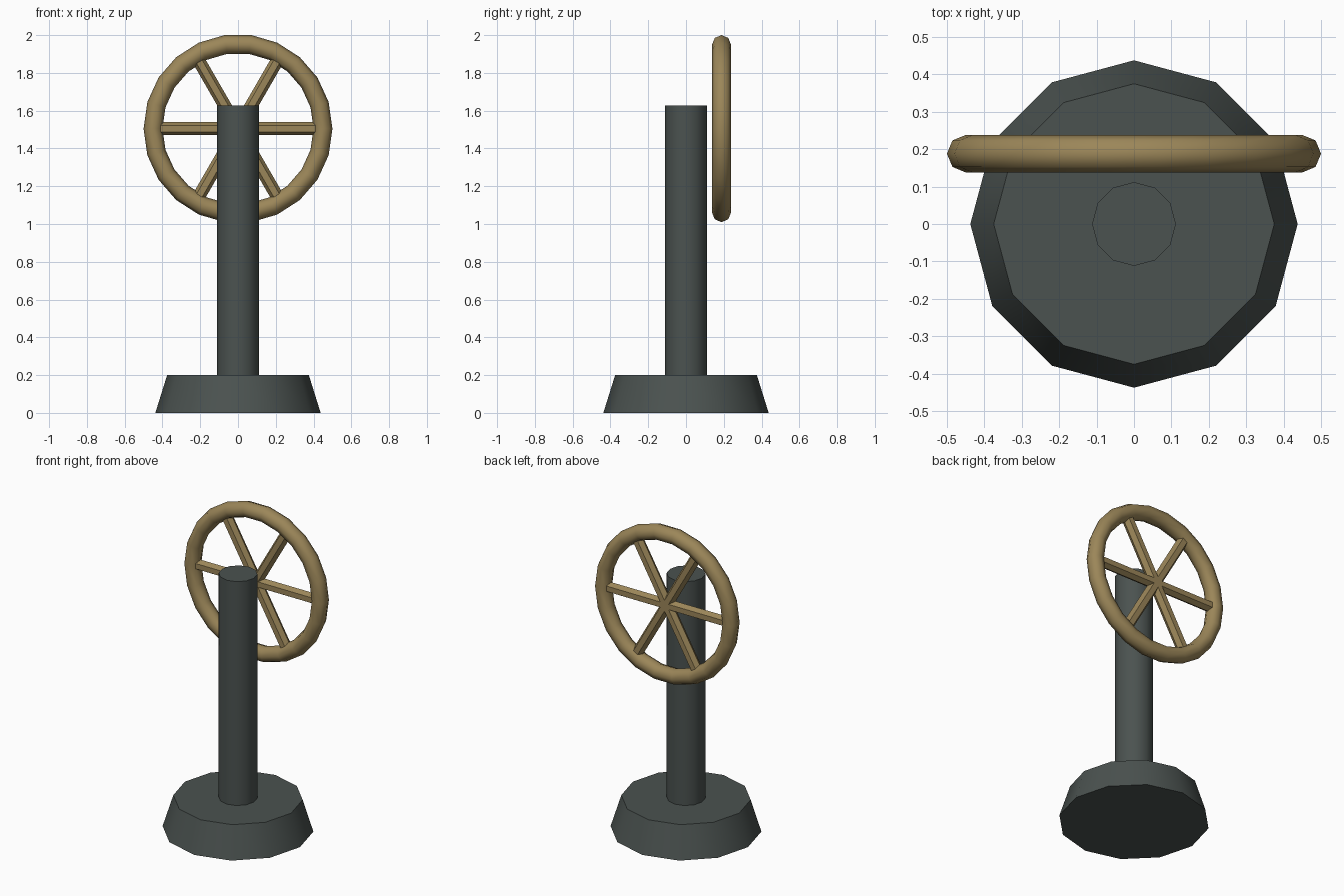
import bpy
from math import radians, pi, sin, cos

if "Cube" in bpy.data.objects:
    bpy.data.objects.remove(bpy.data.objects["Cube"])


def material(name, rgb):
    m = bpy.data.materials.new(name)
    m.diffuse_color = (*rgb, 1)
    m.use_nodes = True
    m.node_tree.nodes["Principled BSDF"].inputs["Base Color"].default_value = m.diffuse_color
    return m


IRON = material("dark_iron", (0.07, 0.085, 0.08))
BRASS = material("aged_brass", (0.33, 0.24, 0.10))


def finish(name, mat, angle):
    ob = bpy.context.object
    ob.name = name
    ob.data.materials.append(mat)
    bpy.ops.object.shade_smooth_by_angle(angle=radians(angle))
    return ob


def upright(name, r1, r2, z1, z2, sides=12):
    bpy.ops.mesh.primitive_cone_add(vertices=sides, radius1=r1, radius2=r2,
                                    depth=z2 - z1, location=(0, 0, (z1 + z2) / 2))
    return finish(name, IRON, 40)


# Tapered foot and post
upright("base", 0.4375, 0.375, 0.0, 0.2)
upright("post", 0.112, 0.112, 0.19, 1.628)

# Wheel rim, standing just behind the post
HUB = (0, 0.188, 1.505)
bpy.ops.mesh.primitive_torus_add(major_segments=22, minor_segments=8,
                                 major_radius=0.45, minor_radius=0.05,
                                 location=HUB, rotation=(pi / 2, 0, 0))
finish("wheel_rim", BRASS, 60)

# Three hexagonal bars crossing the hub make six spokes
for i in range(3):
    a = i * pi / 3
    bpy.ops.mesh.primitive_cylinder_add(vertices=6, radius=0.034, depth=0.82)
    ob = finish(f"spoke_bar_{i + 1}", BRASS, 30)
    # turn the hexagon so a flat side faces front, then lay the bar along x and swing it
    u, w = (cos(a), sin(a)), (-sin(a), cos(a))
    for v in ob.data.vertices:
        x, y, z = v.co
        v.co = (u[0] * z + w[0] * y, x, u[1] * z + w[1] * y)
    ob.location = HUB
